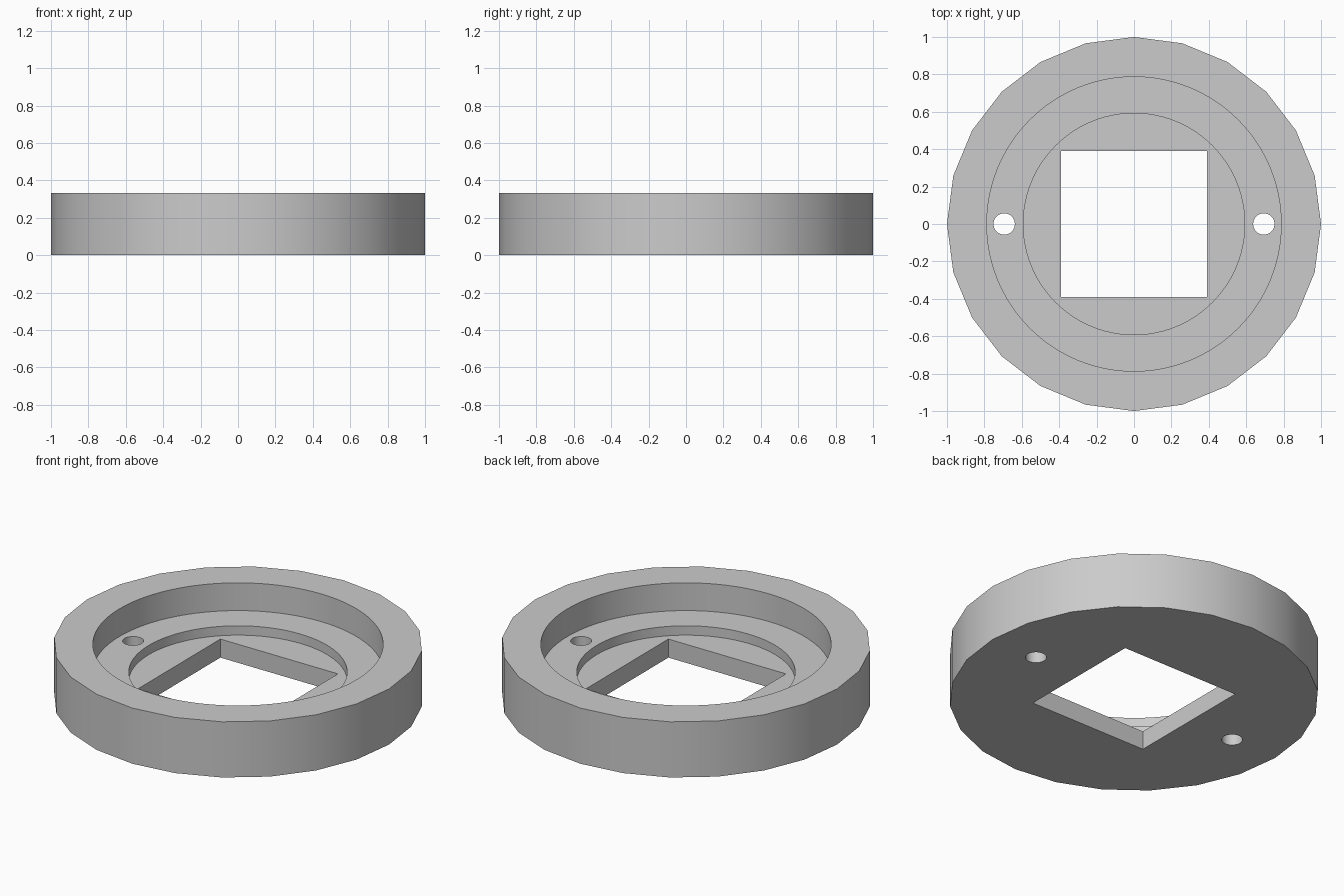
import bpy
import math

default = bpy.data.objects.get("Cube")
if default:
    bpy.data.objects.remove(default, do_unlink=True)

# Dimensions
HEIGHT = 0.333
RECESS_FLOOR = 0.167
STEP_FLOOR = 0.111
OVER = 0.1  # how far cutters reach past the body

grey = bpy.data.materials.new("plain grey")
grey.use_nodes = True
colour = (0.6, 0.6, 0.6, 1)
grey.diffuse_color = colour
grey.node_tree.nodes["Principled BSDF"].inputs["Base Color"].default_value = colour


def cylinder(name, radius, bottom, top, sides, x=0):
    bpy.ops.mesh.primitive_cylinder_add(
        vertices=sides, radius=radius, depth=top - bottom,
        location=(x, 0, (top + bottom) / 2))
    obj = bpy.context.object
    obj.name = name
    obj.data.materials.append(grey)
    return obj


def cut(body, cutter):
    cutter.hide_render = True
    mod = body.modifiers.new(cutter.name, "BOOLEAN")
    mod.operation = "DIFFERENCE"
    mod.solver = "EXACT"
    mod.object = cutter
    bpy.context.view_layer.objects.active = body
    bpy.ops.object.modifier_apply(modifier=mod.name)
    bpy.data.objects.remove(cutter, do_unlink=True)


# Round body with a faceted rim
body = cylinder("flange_ring", 1, 0, HEIGHT, 24)

# Wide recess, then the shallow inner step
cut(body, cylinder("wide_recess", 0.787, RECESS_FLOOR, HEIGHT + OVER, 96))
cut(body, cylinder("inner_step", 0.592, STEP_FLOOR, HEIGHT + OVER, 96))

# Square through opening
bpy.ops.mesh.primitive_cube_add(size=1)
opening = bpy.context.object
opening.name = "square_opening"
opening.scale = (0.778, 0.778, 1)
opening.data.materials.append(grey)
cut(body, opening)

# Pair of screw holes on the ledge
for side in (-1, 1):
    cut(body, cylinder("screw_hole", 0.057, -OVER, HEIGHT + OVER, 32, side * 0.694))

# Smooth walls, crisp edges
bpy.ops.object.select_all(action="DESELECT")
body.select_set(True)
bpy.context.view_layer.objects.active = body
bpy.ops.object.shade_smooth_by_angle(angle=math.radians(30))
